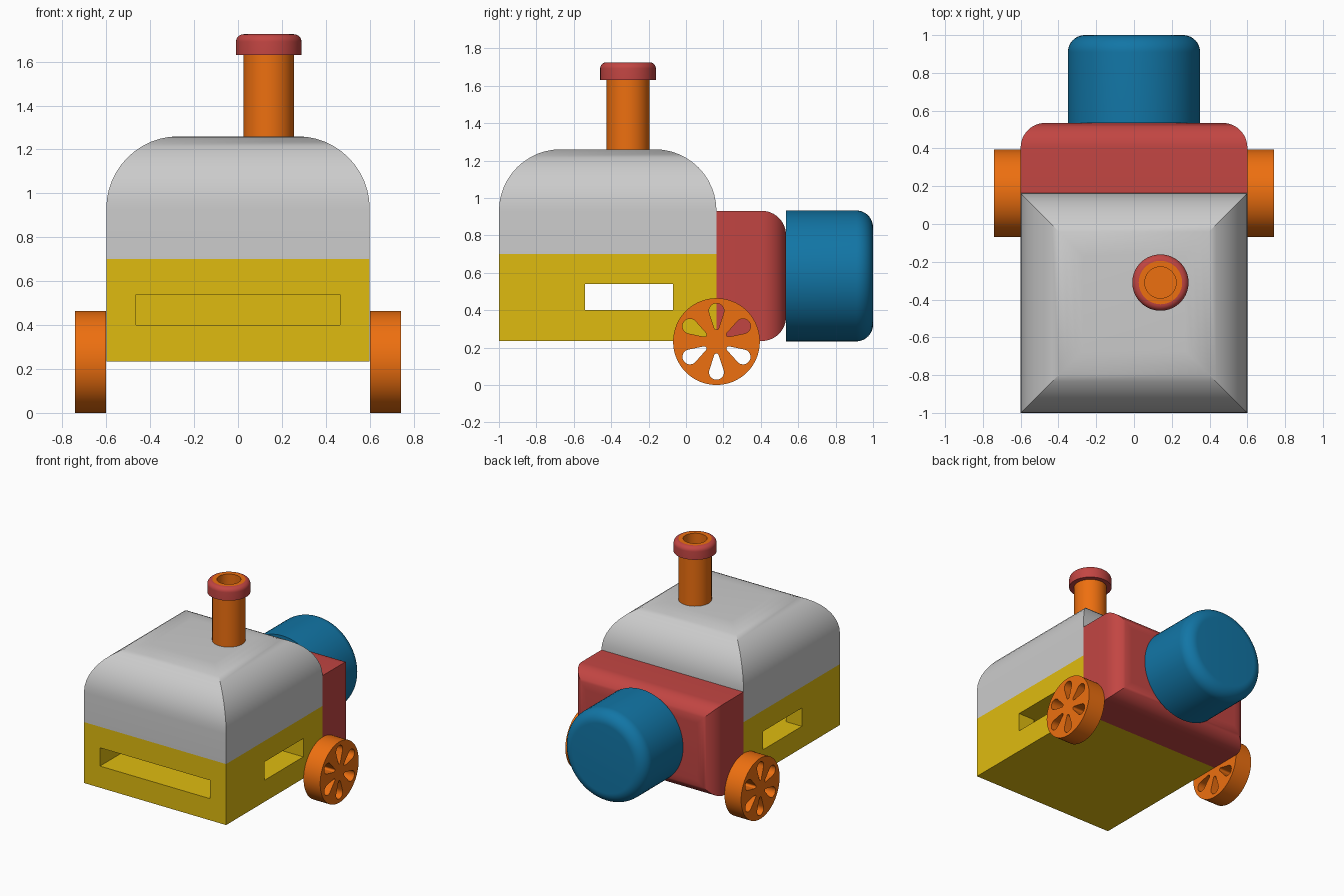
import bpy, bmesh
from math import sin, cos, pi
from mathutils import Vector, Matrix

if "Cube" in bpy.data.objects:
    bpy.data.objects.remove(bpy.data.objects["Cube"])


def material(name, rgb):
    m = bpy.data.materials.new(name)
    m.diffuse_color = (*rgb, 1)
    m.use_nodes = True
    m.node_tree.nodes["Principled BSDF"].inputs["Base Color"].default_value = m.diffuse_color
    return m


YELLOW = material("yellow", (0.74, 0.50, 0.005))
RED = material("red", (0.54, 0.06, 0.055))
ORANGE = material("orange", (0.85, 0.16, 0.005))
BLUE = material("blue", (0.006, 0.18, 0.38))


def finish(name, bm, mat=None, matrix=Matrix()):
    bm.transform(matrix)
    bmesh.ops.remove_doubles(bm, verts=bm.verts, dist=1e-5)
    bmesh.ops.recalc_face_normals(bm, faces=bm.faces)
    me = bpy.data.meshes.new(name)
    bm.to_mesh(me)
    bm.free()
    ob = bpy.data.objects.new(name, me)
    bpy.context.collection.objects.link(ob)
    if mat:
        me.materials.append(mat)
    return ob


def smooth(ob):
    bpy.ops.object.select_all(action='DESELECT')
    ob.select_set(True)
    bpy.context.view_layer.objects.active = ob
    bpy.ops.object.shade_smooth_by_angle()


def loft(rings):
    """Skin a stack of equal-length closed rings and cap the ends."""
    bm = bmesh.new()
    rows = [[bm.verts.new(p) for p in ring] for ring in rings]
    n = len(rows[0])
    for a, b in zip(rows, rows[1:]):
        for i in range(n):
            j = (i + 1) % n
            bm.faces.new((a[i], a[j], b[j], b[i]))
    bm.faces.new(rows[0])
    bm.faces.new(rows[-1])
    return bm


def arc(edge, top, r, n=12):
    """Quarter round from a side at 'edge' up to a flat at 'top'."""
    return [(edge - r * (1 - cos(t)), top - r * (1 - sin(t)))
            for t in (i * pi / 2 / n for i in range(n + 1))]


def mitred_block(hx, hy, height, r):
    """Box whose sides curve into the top with mitred corners."""
    rings = []
    for inset, z in [(0, 0)] + arc(0, height, r):
        x, y = hx + inset, hy + inset
        rings.append([(-x, -y, z), (x, -y, z), (x, y, z), (-x, y, z)])
    return loft(rings)


def lathe(profile, n=64):
    return loft([[(r * cos(2 * pi * i / n), r * sin(2 * pi * i / n), z)
                  for i in range(n)] for r, z in profile])


def prism(outline, z0, z1):
    return loft([[(x, y, z) for x, y in outline] for z in (z0, z1)])


# Maps local z to world +y
FORWARD = Matrix.Rotation(-pi / 2, 4, 'X')

# Cab body with windows cut through the front and both sides
body = finish("cab_body", prism(
    [(-.6, -1), (.6, -1), (.6, .163), (-.6, .163)], .235, .70), YELLOW)
cutter = finish("window_cutter", prism(
    [(-.465, -1.1), (.465, -1.1), (.465, -.54), (.8, -.54),
     (.8, -.07), (-.8, -.07), (-.8, -.54), (-.465, -.54)], .40, .54))
cutter.hide_render = True
mod = body.modifiers.new("windows", 'BOOLEAN')
mod.operation, mod.solver, mod.object = 'DIFFERENCE', 'EXACT', cutter
bpy.context.view_layer.objects.active = body
bpy.ops.object.modifier_apply(modifier=mod.name)
bpy.data.objects.remove(cutter)

# Domed cab roof
smooth(finish("cab_roof", mitred_block(.6, .5815, .56, .33), None,
              Matrix.Translation((0, -.4185, .70))))

# Red block behind the cab
smooth(finish("rear_block", mitred_block(.6, .348, .372, .13), RED,
              Matrix.Translation((0, .163, .583)) @ FORWARD))

# Blue drum with a rounded outer rim
smooth(finish("drum", lathe([(.35, 0)] + arc(.35, .465, .09)), BLUE,
              Matrix.Translation((0, .535, .583)) @ FORWARD))

# Hollow chimney and its collar
stack = Matrix.Translation((.14, -.31, 0))
smooth(finish("chimney", lathe(
    [(.115, 1.25), (.115, 1.725), (.083, 1.725), (.083, 1.28)]), ORANGE, stack))
collar = lathe([(.115, 1.63), (.149, 1.63)] + arc(.149, 1.725, .034, 8)
               + [(.115, 1.63)])
caps = [f for f in collar.faces if len(f.verts) > 4]
bmesh.ops.delete(collar, geom=caps, context='FACES_ONLY')
smooth(finish("chimney_collar", collar, RED, stack))


# Wheels: a disc with six teardrop openings
def teardrop(angle):
    pts = [(.164 + .04 * cos(t), .04 * sin(t))
           for t in ((-110 + 220 * i / 18) * pi / 180 for i in range(19))]
    pts += [(.075 + .012 * cos(t), .012 * sin(t))
            for t in ((110 + 140 * i / 6) * pi / 180 for i in range(7))]
    rot = Matrix.Rotation(angle, 2)
    return [rot @ Vector(p) for p in pts]


def wheel(name, x):
    cu = bpy.data.curves.new(name, 'CURVE')
    cu.dimensions, cu.fill_mode, cu.extrude = '2D', 'BOTH', .07
    rim = [(.232 * cos(2 * pi * i / 64), .232 * sin(2 * pi * i / 64))
           for i in range(64)]
    for pts in [rim] + [teardrop(pi / 6 + k * pi / 3) for k in range(6)]:
        sp = cu.splines.new('POLY')
        sp.points.add(len(pts) - 1)
        for p, q in zip(sp.points, pts):
            p.co = (q[0], q[1], 0, 1)
        sp.use_cyclic_u = True
    tmp = bpy.data.objects.new(name + "_outline", cu)
    bpy.context.collection.objects.link(tmp)
    bm = bmesh.new()
    bm.from_mesh(tmp.to_mesh())
    tmp.to_mesh_clear()
    bpy.data.objects.remove(tmp)
    turn = Matrix(((0, 0, 1, 0), (1, 0, 0, 0), (0, 1, 0, 0), (0, 0, 0, 1)))
    smooth(finish(name, bm, ORANGE, Matrix.Translation((x, .163, .232)) @ turn))


wheel("right_wheel", .672)
wheel("left_wheel", -.672)
